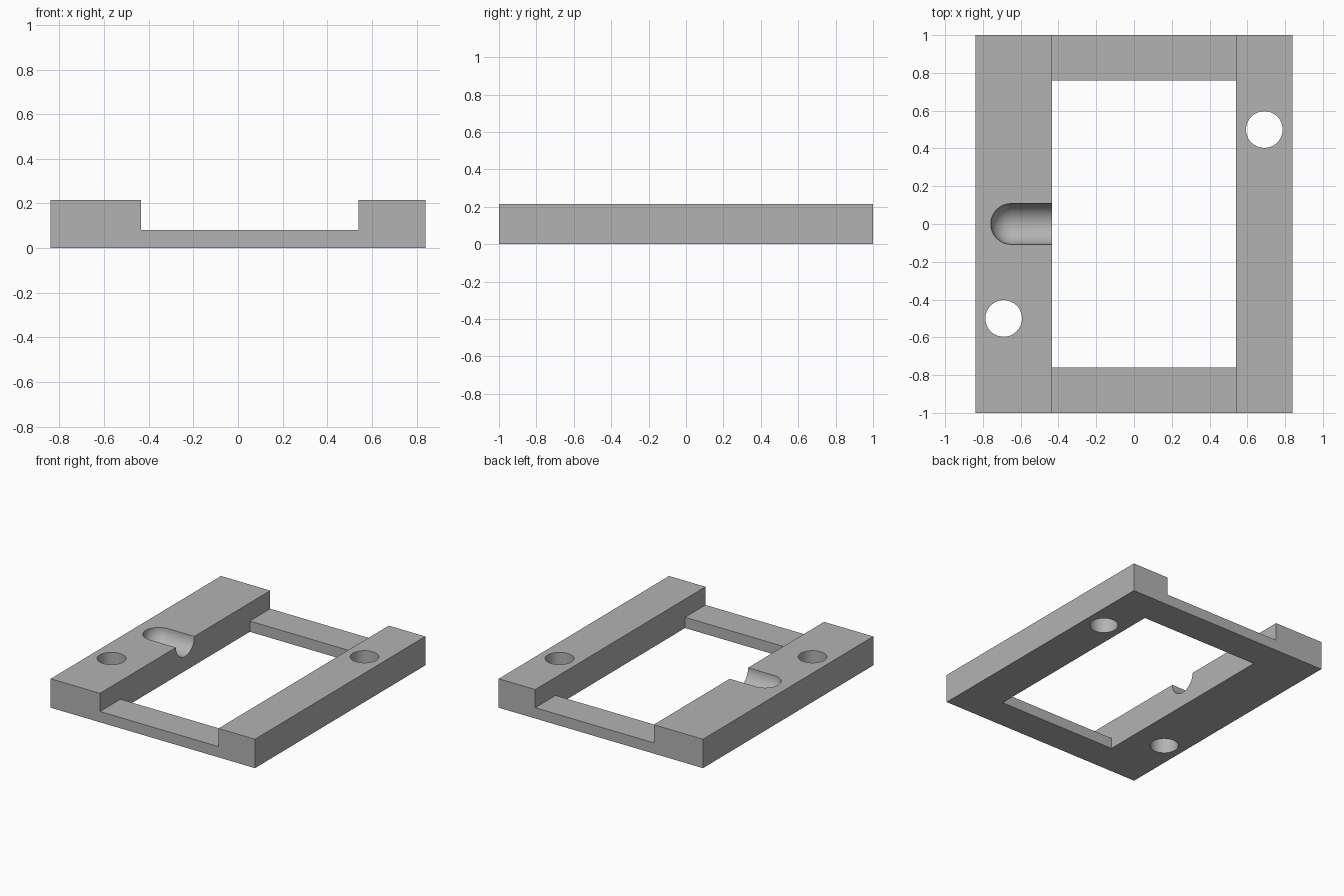
import bpy
import bmesh
from math import cos, sin, pi, radians
from mathutils import Matrix, Vector

if "Cube" in bpy.data.objects:
    bpy.data.objects.remove(bpy.data.objects["Cube"], do_unlink=True)

WIDTH, LENGTH, HEIGHT, BAR_HEIGHT = 1.68, 2.0, 0.215, 0.08
INNER_LEFT, INNER_RIGHT = 0.54, -0.435   # inner walls of the two rails
OPENING = 1.52                           # opening length along y
HOLE_RADIUS, GROOVE_RADIUS = 0.097, 0.108

grey = bpy.data.materials.new("plain grey")
grey.use_nodes = True
colour = (0.45, 0.45, 0.45, 1)
grey.diffuse_color = colour
grey.node_tree.nodes["Principled BSDF"].inputs["Base Color"].default_value = colour


def add_object(name, bm):
    bmesh.ops.recalc_face_normals(bm, faces=bm.faces)
    mesh = bpy.data.meshes.new(name)
    bm.to_mesh(mesh)
    bm.free()
    mesh.materials.append(grey)
    obj = bpy.data.objects.new(name, mesh)
    bpy.context.collection.objects.link(obj)
    return obj


def cut(target, cutter):
    mod = target.modifiers.new(cutter.name, "BOOLEAN")
    mod.operation, mod.solver, mod.object = "DIFFERENCE", "EXACT", cutter
    cutter.hide_render = True
    bpy.context.view_layer.objects.active = target
    bpy.ops.object.modifier_apply(modifier=mod.name)
    bpy.data.objects.remove(cutter, do_unlink=True)


# Frame: stepped profile extruded from front to back
half = WIDTH / 2
profile = [(-half, 0), (half, 0), (half, HEIGHT), (INNER_LEFT, HEIGHT),
           (INNER_LEFT, BAR_HEIGHT), (INNER_RIGHT, BAR_HEIGHT),
           (INNER_RIGHT, HEIGHT), (-half, HEIGHT)]
bm = bmesh.new()
face = bm.faces.new([bm.verts.new((x, -LENGTH / 2, z)) for x, z in profile])
side = bmesh.ops.extrude_face_region(bm, geom=[face])["geom"]
bmesh.ops.translate(bm, vec=(0, LENGTH, 0),
                    verts=[v for v in side if isinstance(v, bmesh.types.BMVert)])
frame = add_object("frame", bm)

# Rectangular opening between the rails
bm = bmesh.new()
centre = Matrix.Translation(((INNER_LEFT + INNER_RIGHT) / 2, 0, 0))
size = Matrix.Diagonal((INNER_LEFT - INNER_RIGHT, OPENING, 1, 1))
bmesh.ops.create_cube(bm, size=1, matrix=centre @ size)
cut(frame, add_object("opening_cutter", bm))

# One round through hole in each rail, diagonally opposite
for sign in (-1, 1):
    bm = bmesh.new()
    bmesh.ops.create_cone(bm, cap_ends=True, segments=64, radius1=HOLE_RADIUS,
                          radius2=HOLE_RADIUS, depth=1,
                          matrix=Matrix.Translation((0.69 * sign, 0.5 * sign, 0)))
    cut(frame, add_object("hole_cutter", bm))

# Round-ended groove in the right rail, open towards the opening
bm = bmesh.new()
steps = 16
arc = [(-0.65 - GROOVE_RADIUS * cos(a), GROOVE_RADIUS * sin(a))
       for a in (i * pi / 2 / steps for i in range(steps + 1))]
path = [bm.verts.new((x, 0, HEIGHT + r)) for x, r in arc + [(-0.2, GROOVE_RADIUS), (-0.2, 0)]]
edges = [bm.edges.new(pair) for pair in zip(path, path[1:])]
bmesh.ops.spin(bm, geom=path + edges, cent=Vector((0, 0, HEIGHT)), axis=(1, 0, 0),
               angle=2 * pi, steps=64)
bmesh.ops.remove_doubles(bm, verts=bm.verts, dist=0.0005)
cut(frame, add_object("groove_cutter", bm))

# Smooth holes and groove, crisp block edges
bpy.ops.object.select_all(action="DESELECT")
frame.select_set(True)
bpy.context.view_layer.objects.active = frame
bpy.ops.object.shade_smooth_by_angle(angle=radians(30))
